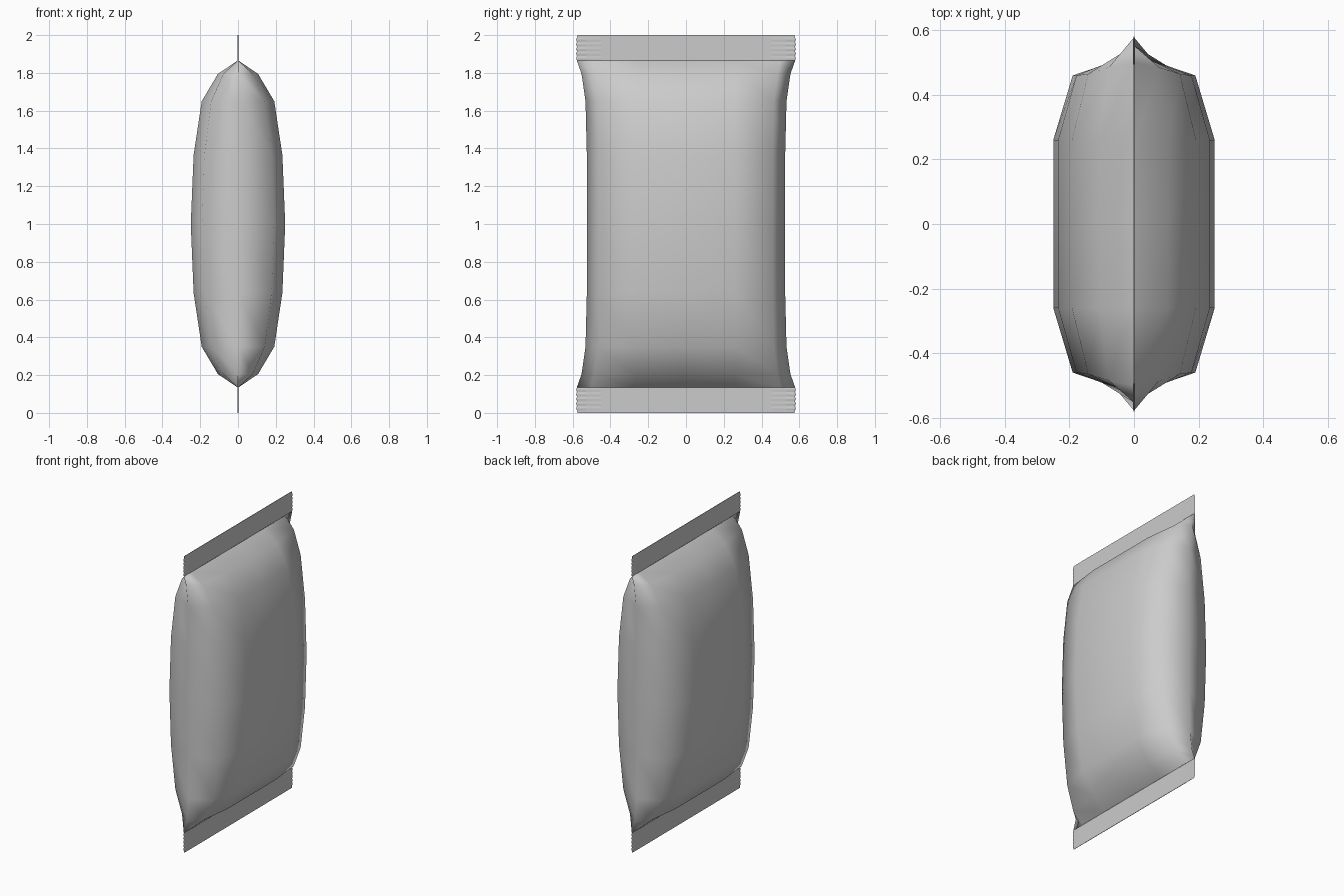
import bpy, bmesh

if "Cube" in bpy.data.objects:
    bpy.data.objects.remove(bpy.data.objects["Cube"])


def loft(name, rings, smooth, cap=False):
    """Skin a stack of closed rings into one object."""
    bm = bmesh.new()
    rows = [[bm.verts.new(p) for p in ring] for ring in rings]
    n = len(rows[0])
    for a, b in zip(rows, rows[1:]):
        for i in range(n):
            j = (i + 1) % n
            bm.faces.new((a[i], a[j], b[j], b[i]))
    if cap:
        bm.faces.new(rows[-1])
        bm.faces.new(rows[0][::-1])
    bmesh.ops.recalc_face_normals(bm, faces=bm.faces[:])
    for f in bm.faces:
        f.smooth = smooth
    me = bpy.data.meshes.new(name)
    bm.to_mesh(me)
    bm.free()
    ob = bpy.data.objects.new(name, me)
    bpy.context.collection.objects.link(ob)
    return ob


def ring(z, half):
    """Mirror a half outline (from +y tip over +x to -y tip) across x."""
    side = half + [(x, -y) for x, y in half[-2::-1]]
    back = [(-x, y) for x, y in side[-2:0:-1]]
    return [(x, y, z) for x, y in side + back]


def body_ring(z, depth, shoulder, corner_y, tip):
    return ring(z, [(0, tip), (shoulder, corner_y), (depth, 0.26), (depth, 0)])


# Filled pouch: z offset from middle, depth, shoulder depth, shoulder y, edge y
half = [(0.0, 0.25, 0.19, 0.46, 0.525), (0.365, 0.235, 0.178, 0.46, 0.525),
        (0.65, 0.192, 0.142, 0.465, 0.532), (0.795, 0.106, 0.078, 0.485, 0.553),
        (0.865, 0.002, 0.002, 0.5, 0.578)]
rings = [body_ring(1 - h[0], *h[1:]) for h in half[:0:-1]]
rings += [body_ring(1 + h[0], *h[1:]) for h in half]
loft("pouch_body", rings, True)

# Flat crimped seals with a fine saw-tooth at the side edges
for name, sign in (("top_seal", 1), ("bottom_seal", -1)):
    rings = []
    steps = 11
    for i in range(steps + 1):
        off = 0.865 + 0.135 * i / steps
        ridge = i % 2 == 1 and i < steps
        t = 0.003 if ridge else 0.001
        tip = 0.582 if ridge else (0.574 if i == steps else 0.577)
        rings.append(ring(1 + sign * off,
                          [(0, tip), (t, tip - 0.008), (t, 0.53), (0.0015, 0.45), (0.0015, 0)]))
    loft(name, rings, False, cap=True)
